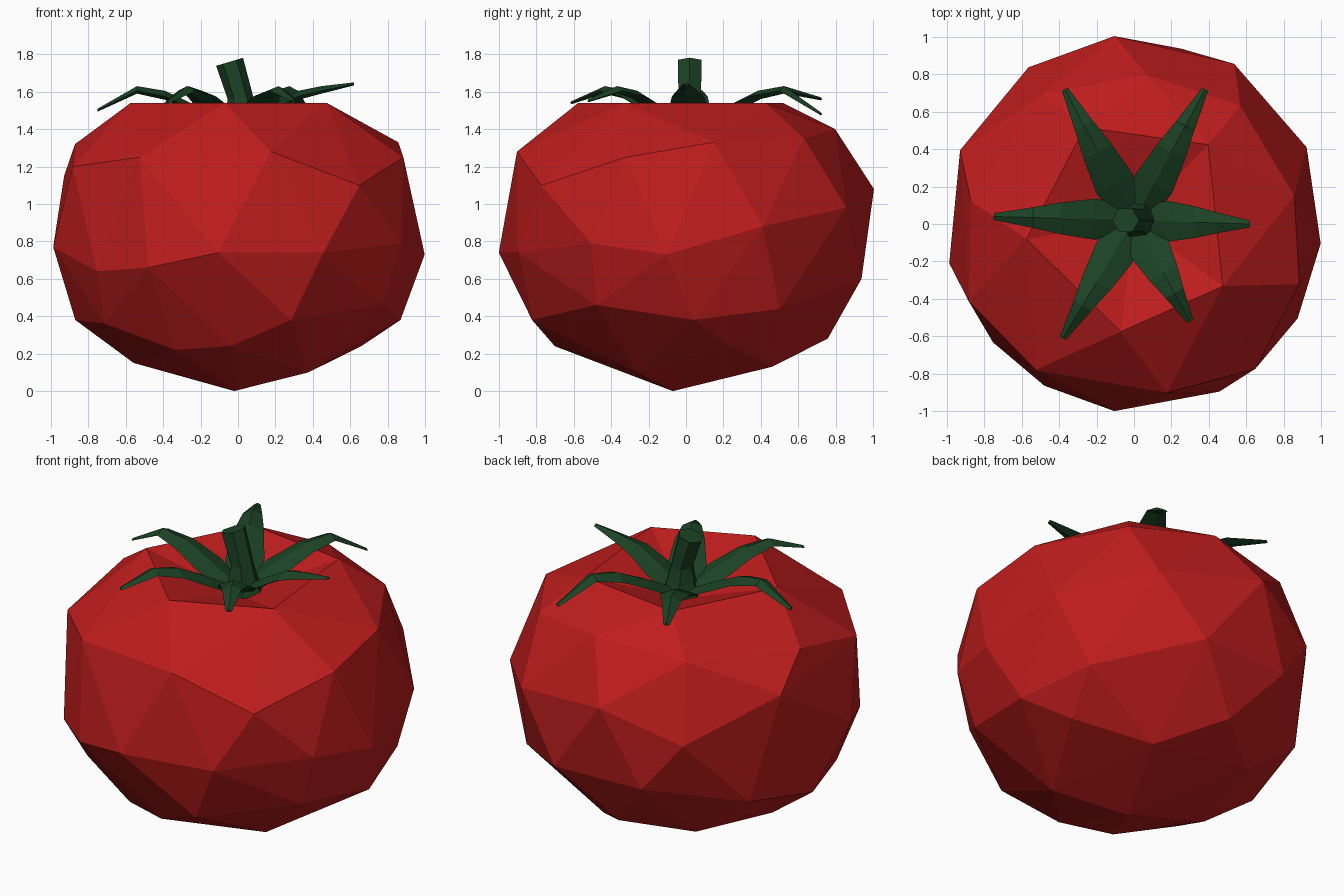
import bpy, bmesh, math
from mathutils import Vector

if "Cube" in bpy.data.objects:
    bpy.data.objects.remove(bpy.data.objects["Cube"])


def material(name, color):
    m = bpy.data.materials.new(name)
    m.diffuse_color = color
    m.use_nodes = True
    m.node_tree.nodes["Principled BSDF"].inputs["Base Color"].default_value = m.diffuse_color
    return m


red = material("tomato_red", (0.52, 0.012, 0.012, 1))
green = material("leaf_green", (0.011, 0.055, 0.018, 1))


def finish(name, bm, mat):
    bmesh.ops.recalc_face_normals(bm, faces=bm.faces)
    me = bpy.data.meshes.new(name)
    bm.to_mesh(me)
    bm.free()
    me.materials.append(mat)
    ob = bpy.data.objects.new(name, me)
    bpy.context.collection.objects.link(ob)
    return ob


def loft(bm, rings):
    """Skin a list of equal-sized rings and cap both ends."""
    vs = [[bm.verts.new(p) for p in r] for r in rings]
    n = len(vs[0])
    for a, b in zip(vs, vs[1:]):
        for i in range(n):
            j = (i + 1) % n
            bm.faces.new((a[i], a[j], b[j], b[i]))
    bm.faces.new(vs[0])
    bm.faces.new(vs[-1])


# Fruit: squat side profile (height, radius) with irregular belts of facet corners
profile = [(0, 0), (0.08, 0.42), (0.17, 0.60), (0.28, 0.76), (0.38, 0.87), (0.62, 0.98),
           (0.76, 1.01), (1.15, 1.01), (1.28, 0.92), (1.4, 0.80), (1.54, 0.58)]


def radius(z):
    for (z0, r0), (z1, r1) in zip(profile, profile[1:]):
        if z <= z1:
            return r0 + (r1 - r0) * (z - z0) / (z1 - z0)
    return profile[-1][1]


# Corners as (compass angle, height), from the rim down
rim = [(a, 1.54) for a in (47, 117, 188, 263, 325)]
shoulder = [(10, 1.33), (48, 1.35), (85, 1.40), (125, 1.35), (172, 1.32),
            (205, 1.20), (236, 1.25), (281, 1.28), (310, 1.10), (340, 1.25)]
belly = [(24, 0.88), (58, 0.98), (96, 1.08), (124, 0.90), (157, 1.15), (192, 0.77),
         (220, 0.64), (241, 0.66), (264, 0.74), (297, 0.74), (330, 0.79), (354, 0.73)]
lower = [(3, 0.38), (34, 0.44), (75, 0.60), (110, 0.60), (148, 0.48), (180, 0.38),
         (213, 0.36), (240, 0.22), (267, 0.24), (289, 0.38), (328, 0.46)]
base = [(20, 0.24), (62, 0.13), (95, 0.28), (130, 0.20), (185, 0.15), (325, 0.10)]

bm = bmesh.new()
bm.verts.new((-0.02, -0.07, 0))
for deg, z in rim + shoulder + belly + lower + base:
    a, r = math.radians(deg), radius(z)
    bm.verts.new((r * math.cos(a), r * math.sin(a), z))
bmesh.ops.convex_hull(bm, input=bm.verts[:])
bmesh.ops.delete(bm, geom=[v for v in bm.verts if not v.link_faces], context='VERTS')

# Dent: replace the flat top by a shallow cone
top = [f for f in bm.faces if all(v.co.z > 1.53 for v in f.verts)]
bmesh.ops.delete(bm, geom=top, context='FACES')
pit = bm.verts.new((0.0, 0.02, 1.36))
for e in [e for e in bm.edges if e.is_boundary]:
    bm.faces.new((e.verts[0], e.verts[1], pit))
finish("fruit", bm, red)

# Sepals: six arched, tapering leaves with a raised midrib (tip positions)
tips = [(-0.37, 0.72, 1.56), (0.38, 0.72, 1.48), (-0.75, 0.04, 1.50),
        (0.62, 0.0, 1.64), (-0.38, -0.61, 1.54), (0.30, -0.52, 1.55)]
# (fraction along the leaf, half width, centre height, half thickness)
stations = [(0.0, 0.07, 1.38, 0.03), (0.28, 0.11, 1.49, 0.03),
            (0.52, 0.085, 1.575, 0.03), (0.72, 0.055, 1.605, 0.025),
            (1.0, 0.018, None, 0.01)]
centre = Vector((0, 0.02, 0))
bm = bmesh.new()
for tip in tips:
    end = Vector((tip[0], tip[1], 0))
    side = (end - centre).normalized().cross(Vector((0, 0, 1)))
    rings = []
    for t, w, z, h in stations:
        c = centre.lerp(end, t)
        c.z = tip[2] if z is None else z
        up = Vector((0, 0, h))
        rings.append([c - side * w, c + up, c + side * w, c - up * 0.6])
    loft(bm, rings)
finish("sepals", bm, green)

# Stem: leaning six-sided stalk with a flared foot and slanted cut
bm = bmesh.new()
rings = []
for x, z, r, slant in [(0.03, 1.36, 0.13, 0), (0.02, 1.47, 0.09, 0),
                       (0.015, 1.56, 0.07, 0), (-0.045, 1.76, 0.072, 0.3)]:
    ring = []
    for i in range(6):
        a = math.radians(60 * i)
        dx, dy = r * math.cos(a), r * math.sin(a)
        ring.append((x + dx, 0.02 + dy, z + slant * dx))
    rings.append(ring)
loft(bm, rings)
finish("stem", bm, green)
